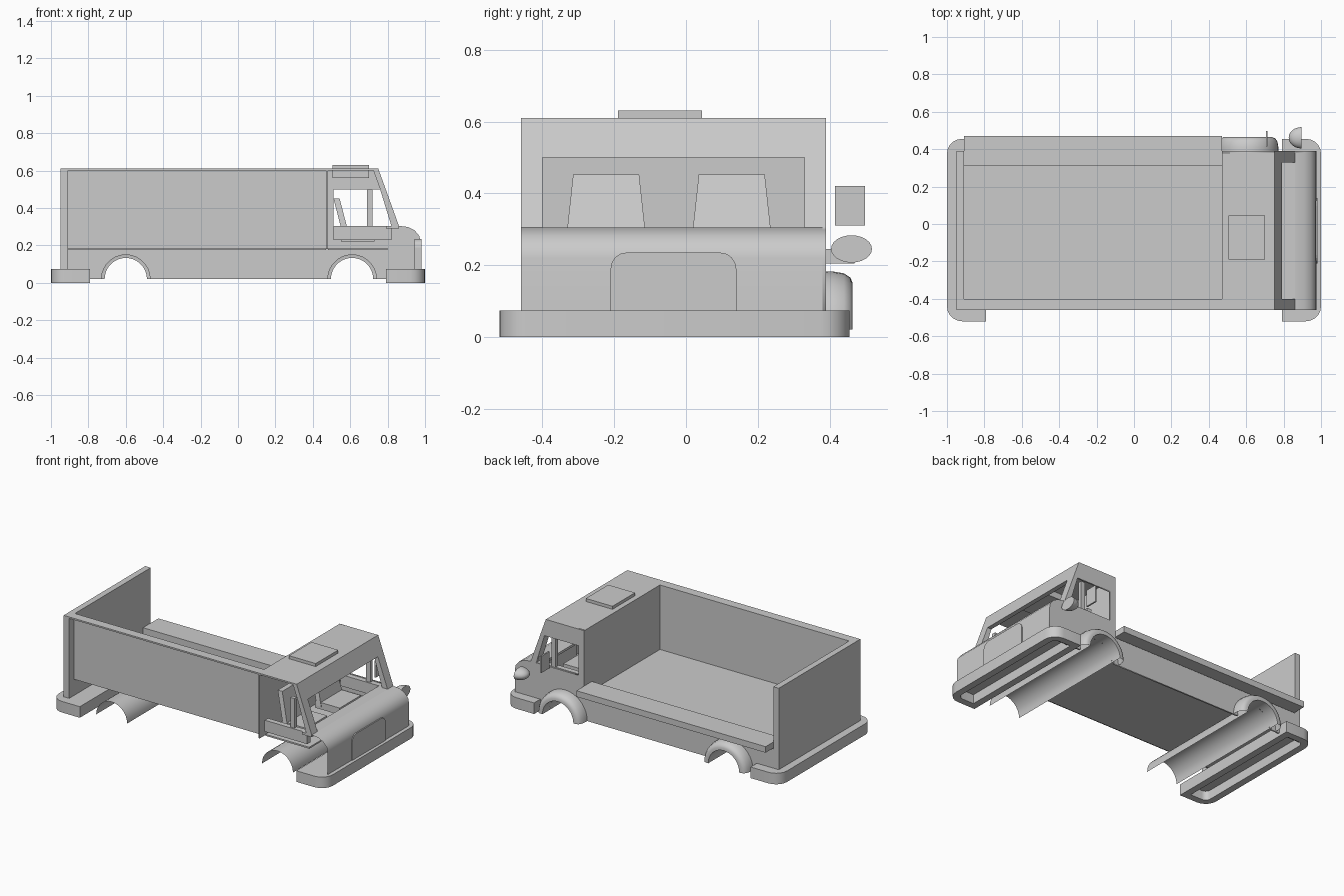
import bpy, bmesh
from math import sin, cos, pi, radians

if "Cube" in bpy.data.objects:
    bpy.data.objects.remove(bpy.data.objects["Cube"])

YL, YR = -0.46, 0.39            # body sides
HOOD = [(.86, .305), (.91, .298), (.945, .28), (.97, .25), (.975, .22), (.975, .02)]


def finish(bm, name, smooth=False):
    bmesh.ops.recalc_face_normals(bm, faces=bm.faces)
    me = bpy.data.meshes.new(name)
    bm.to_mesh(me)
    bm.free()
    ob = bpy.data.objects.new(name, me)
    bpy.context.collection.objects.link(ob)
    if smooth:
        bpy.ops.object.select_all(action='DESELECT')
        ob.select_set(True)
        bpy.context.view_layer.objects.active = ob
        bpy.ops.object.shade_smooth_by_angle(angle=radians(35))
    return ob


def sheet(name, prof, y0, y1, smooth=False):
    """Open x-z profile swept along y."""
    bm = bmesh.new()
    a = [bm.verts.new((x, y0, z)) for x, z in prof]
    b = [bm.verts.new((x, y1, z)) for x, z in prof]
    for i in range(len(prof) - 1):
        bm.faces.new((a[i], a[i + 1], b[i + 1], b[i]))
    return finish(bm, name, smooth)


def prism(name, prof, y0, y1):
    """Closed x-z profile extruded along y."""
    bm = bmesh.new()
    a = [bm.verts.new((x, y0, z)) for x, z in prof]
    b = [bm.verts.new((x, y1, z)) for x, z in prof]
    n = len(prof)
    bm.faces.new(a)
    bm.faces.new(b)
    for i in range(n):
        bm.faces.new((a[i], a[(i + 1) % n], b[(i + 1) % n], b[i]))
    return finish(bm, name)


def box(name, x0, x1, y0, y1, z0, z1):
    return prism(name, [(x0, z0), (x1, z0), (x1, z1), (x0, z1)], y0, y1)


def arc(cx, cz, r, n=14):
    return [(cx - r * cos(pi * i / n), cz + r * sin(pi * i / n)) for i in range(n + 1)]


def plate(name, loops, y, t):
    """Flat x-z plate with holes."""
    cu = bpy.data.curves.new(name, 'CURVE')
    cu.dimensions, cu.fill_mode, cu.extrude = '2D', 'BOTH', t / 2
    for pts in loops:
        s = cu.splines.new('POLY')
        s.points.add(len(pts) - 1)
        for p, (x, z) in zip(s.points, pts):
            p.co = (x, z, 0, 1)
        s.use_cyclic_u = True
    ob = bpy.data.objects.new(name, cu)
    ob.rotation_euler = (pi / 2, 0, 0)
    ob.location.y = y
    bpy.context.collection.objects.link(ob)
    bpy.ops.object.select_all(action='DESELECT')
    ob.select_set(True)
    bpy.context.view_layer.objects.active = ob
    bpy.ops.object.convert(target='MESH')


# far side shell with wheel arches and cab window
outline = [(-.95, .02)] + arc(-.6, .02, .13) + arc(.61, .02, .13) + HOOD[::-1]
outline += [(.75, .61), (.47, .61), (.47, .2), (-.95, .2)]
plate("side_shell", [outline, [(.51, .305), (.82, .305), (.76, .5), (.51, .5)]], YR - .005, .01)

# cargo box
box("rear_wall", -.95, -.91, YL, YR, .07, .61)
box("side_panel", -.91, .47, -.41, -.40, .18, .61)
box("side_panel_top", -.91, .47, YL, -.40, .60, .61)
box("cargo_floor", -.91, .47, -.40, YR - .01, .175, .185)
box("counter", -.91, .47, .31, .47, .205, .245)
box("bulkhead", .47, .48, YL, YR, .18, .61)

# cab roof, windscreen frame and hood
box("cab_roof", .47, .75, YL, YR, .60, .61)
prism("windscreen_header", [(.75, .61), (.79, .5), (.76, .5), (.72, .61)], YL, YR)
for side, y0 in (("left", YL), ("right", YR - .06)):
    prism("windscreen_pillar_" + side, [(.79, .5), (.86, .305), (.82, .305), (.76, .5)], y0, y0 + .06)
    box("window_divider_" + side, .69, .72, y0 + .02, y0 + .045, .3, .5)
    box("window_sill_" + side, .51, .82, y0 + .01, y0 + .045, .23, .305)
sheet("hood", HOOD, YL, YR, True)
box("dashboard", .79, .86, YL, YR, .29, .305)
box("cab_floor", .48, .8, -.40, YR - .01, .175, .185)
box("roof_hatch", .505, .70, -.19, .045, .56, .63)

# grille plate with rounded top corners
bm = bmesh.new()
gp = [(-.21, .07), (.14, .07)]
gp += [(.095 + .045 * cos(a), .19 + .045 * sin(a)) for a in [pi / 8 * i for i in range(5)]]
gp += [(-.165 + .045 * cos(a), .19 + .045 * sin(a)) for a in [pi / 2 + pi / 8 * i for i in range(5)]]
f = bm.faces.new([bm.verts.new((.945, y, z)) for y, z in gp])
r = bmesh.ops.extrude_face_region(bm, geom=[f])
for v in r['geom']:
    if isinstance(v, bmesh.types.BMVert):
        v.co.x = .98
finish(bm, "grille")

# seats
for i, yc in enumerate((-.2225, .1275)):
    bm = bmesh.new()
    bmesh.ops.create_cube(bm, size=1)
    for v in bm.verts:
        top = v.co.z > 0
        back = v.co.x < 0
        v.co.y = yc + (1 if v.co.y > 0 else -1) * (.092 if top else .115)
        v.co.x = (.51 if top else .565) + (0 if back else .033)
        v.co.z = .452 if top else .24
    finish(bm, f"seat_back_{i}")
    box(f"seat_cushion_{i}", .55, .73, yc - .11, yc + .11, .22, .265)

# bumpers: rounded hollow trays open below
def bumper(name, s):
    y0, y1, rad = -.52, .455, .08

    def ring(d):
        r = rad - d if d < rad else .01
        pts = [(.79 + d, y0 + d), (.79 + d, y1 - d)]
        for cy, a0 in ((y1 - rad, pi / 2), (y0 + rad, 0)):
            for k in range(6):
                a = a0 - pi / 2 * k / 5
                pts.append((1 - rad + r * cos(a), cy + r * sin(a)))
        return pts
    bm = bmesh.new()
    levels = [(0, .073), (0, 0), (.045, 0), (.045, .06)]
    rows = [[bm.verts.new((s * x, y, z)) for x, y in ring(d)] for d, z in levels]
    n = len(rows[0])
    for a, b in zip(rows, rows[1:]):
        for i in range(n):
            bm.faces.new((a[i], a[(i + 1) % n], b[(i + 1) % n], b[i]))
    bm.faces.new(rows[0])
    bm.faces.new(rows[-1])
    finish(bm, name, True)


bumper("front_bumper", 1)
bumper("rear_bumper", -1)

# wheel tunnels and flared fenders
for name, cx in (("front", .61), ("rear", -.6)):
    sheet(name + "_wheel_tunnel", arc(cx, .02, .113), YL, YR, True)
    bm = bmesh.new()
    prof = [(.163, .385), (.162, .41), (.157, .44), (.145, .458), (.13, .464), (.113, .464), (.113, .39)]
    rows = [[bm.verts.new((x, y, z)) for x, z in arc(cx, .02, r, 18)] for r, y in prof]
    for a, b in zip(rows, rows[1:]):
        for i in range(18):
            bm.faces.new((a[i], a[i + 1], b[i + 1], b[i]))
    finish(bm, name + "_fender", True)

# side mirror and half-dome lamp
box("side_mirror", .705, .715, .415, .498, .31, .42)
bm = bmesh.new()
bmesh.ops.create_uvsphere(bm, u_segments=24, v_segments=12, radius=1)
bmesh.ops.bisect_plane(bm, geom=bm.verts[:] + bm.edges[:] + bm.faces[:], plane_co=(0, 0, 0),
                       plane_no=(1, 0, 0), clear_outer=True, dist=1e-4)
bmesh.ops.holes_fill(bm, edges=[e for e in bm.edges if e.is_boundary], sides=0)
for v in bm.verts:
    v.co = (.895 + v.co.x * .068, .461 + v.co.y * .057, .245 + v.co.z * .038)
finish(bm, "headlamp", True)
